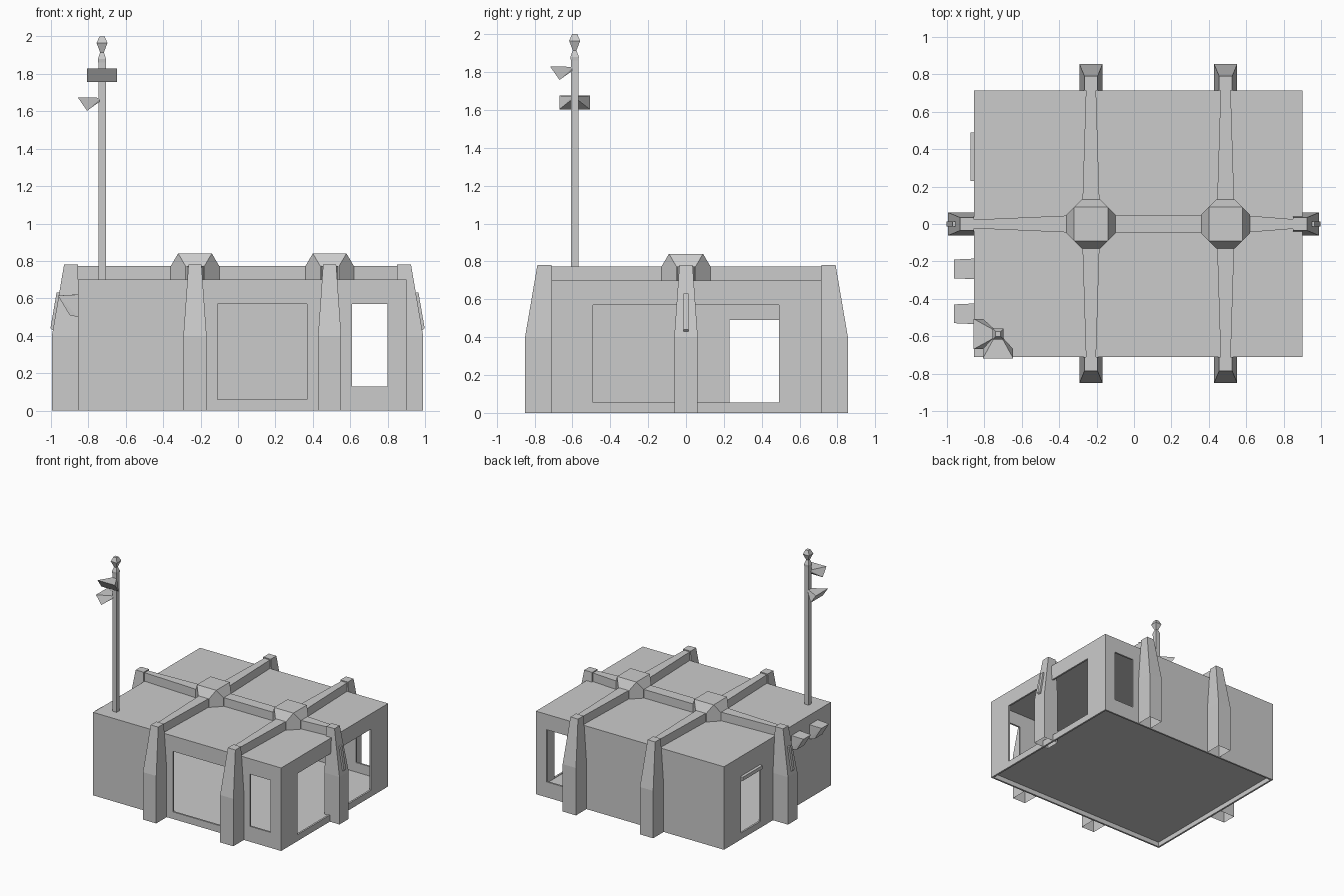
import bpy, bmesh
from math import radians
from mathutils import Matrix, Vector

old = bpy.data.objects.get("Cube")
if old:
    bpy.data.objects.remove(old, do_unlink=True)

grey = bpy.data.materials.new("plain grey")
grey.use_nodes = True
grey.diffuse_color = (0.6, 0.6, 0.6, 1)
grey.node_tree.nodes["Principled BSDF"].inputs["Base Color"].default_value = (0.6, 0.6, 0.6, 1)


def hull(name, points, matrix=Matrix()):
    """Flat-faced convex solid around a few points."""
    bm = bmesh.new()
    for p in points:
        bm.verts.new(matrix @ Vector(p))
    bmesh.ops.convex_hull(bm, input=bm.verts)
    bmesh.ops.dissolve_limit(bm, angle_limit=radians(1), verts=bm.verts, edges=bm.edges)
    bmesh.ops.recalc_face_normals(bm, faces=bm.faces)
    mesh = bpy.data.meshes.new(name)
    bm.to_mesh(mesh)
    bm.free()
    mesh.materials.append(grey)
    obj = bpy.data.objects.new(name, mesh)
    bpy.context.collection.objects.link(obj)
    return obj


def box(name, x0, x1, y0, y1, z0, z1):
    return hull(name, [(x, y, z) for x in (x0, x1) for y in (y0, y1) for z in (z0, z1)])


def turned(x, y, degrees, z=0):
    return Matrix.Translation((x, y, z)) @ Matrix.Rotation(radians(degrees), 4, "Z")


# Hollow building shell with its openings cut through thin walls
X0, X1, Y0, Y1, TOP, T = -0.855, 0.9, -0.71, 0.715, 0.7, 0.015
shell = box("building_shell", X0, X1, Y0, Y1, 0, TOP)
cutters = [
    box("room_cutter", X0 + T, X1 - T, Y0 + T, Y1 - T, 0.05, TOP - T),
    box("underside_cutter", X0 + T, X1 - T, Y0 + T, Y1 - T, -0.1, 0.04),
    box("front_opening_cutter", -0.11, 0.37, -0.8, -0.6, 0.06, 0.57),
    box("front_window_cutter", 0.61, 0.8, -0.8, -0.6, 0.13, 0.57),
    box("back_window_cutter", 0.61, 0.8, 0.6, 0.8, 0.13, 0.57),
    box("left_opening_cutter", 0.8, 1.0, -0.49, 0.49, 0.055, 0.57),
    box("right_door_cutter", -0.95, -0.8, 0.23, 0.49, 0.055, 0.535),
]
bpy.context.view_layer.objects.active = shell
for cutter in cutters:
    cutter.hide_render = True
    mod = shell.modifiers.new("cut", "BOOLEAN")
    mod.operation, mod.solver, mod.object = "DIFFERENCE", "EXACT", cutter
    bpy.ops.object.modifier_apply(modifier=mod.name)
    bpy.data.objects.remove(cutter, do_unlink=True)


def column(name, matrix):
    """Buttress rising along a wall; local +x points away from the wall."""
    profile = [(0, 0.14, 0.062, 0), (0, 0.14, 0.062, 0.4), (0, 0.075, 0.035, 0.78)]
    pts = [(x, s * w, z) for a, b, w, z in profile for x in (a, b) for s in (-1, 1)]
    obj = hull(name, pts, matrix)
    # Open foot
    bm = bmesh.new()
    bm.from_mesh(obj.data)
    foot = [f for f in bm.faces if f.normal.z < -0.9]
    bmesh.ops.delete(bm, geom=foot, context="FACES_ONLY")
    bm.to_mesh(obj.data)
    bm.free()


def beam(name, start, end, w0, w1):
    """Roof rib, width w0 at the start and w1 at the end."""
    a, b = Vector((*start, 0)), Vector((*end, 0))
    side = (b - a).normalized().cross(Vector((0, 0, 1)))
    pts = [p + side * s * w + Vector((0, 0, z))
           for p, w in ((a, w0), (b, w1)) for s in (-1, 1) for z in (TOP - 0.005, 0.772)]
    hull(name, pts)


# Roof hubs with front and back ribs and columns
for hx, label in ((-0.23, "right"), (0.49, "left")):
    pts = [(sx * a, sy * b, z) for sx in (-1, 1) for sy in (-1, 1)
           for a, b in ((0.13, 0.05), (0.05, 0.13)) for z in (TOP - 0.005, 0.772)]
    pts += [(sx * 0.09, sy * 0.09, 0.84) for sx in (-1, 1) for sy in (-1, 1)]
    hull(f"{label}_roof_hub", pts, turned(hx, 0, 0))
    for s, side in ((-1, "front"), (1, "back")):
        wall = Y0 if s < 0 else Y1
        beam(f"{label}_{side}_rib", (hx, s * 0.1), (hx, wall + s * 0.03), 0.046, 0.026)
        column(f"{label}_{side}_column", turned(hx, wall, 90 * s))

# Ribs and columns along the long axis
beam("middle_rib", (-0.13, 0), (0.39, 0), 0.046, 0.046)
beam("right_rib", (-0.33, 0), (X0 - 0.03, 0), 0.046, 0.022)
beam("left_rib", (0.59, 0), (X1, 0), 0.046, 0.022)
for matrix, side in ((turned(X0, 0, 180), "right"), (turned(0.85, 0, 0), "left")):
    column(f"{side}_column", matrix)
    fin = ((0.07, 0.44), (0.138, 0.43), (0.148, 0.44), (0.115, 0.63), (0.07, 0.63))
    hull(f"{side}_column_fin", [(x, y, z) for x, z in fin for y in (-0.014, 0.014)], matrix)

# Hooded lamps on the right wall
for i, y in enumerate((-0.24, -0.48)):
    hood = ((0, 0.5, 0.055), (0, 0.62, 0.055), (0.02, 0.62, 0.05), (0.108, 0.615, 0.05),
            (0.045, 0.51, 0.05))
    hull(f"wall_lamp_{i + 1}", [(x, s * w, z) for x, z, w in hood for s in (-1, 1)],
         turned(X0, y, 180))

# Door lintel
hull("door_lintel", [(x, y, z) for y in (0.23, 0.49)
                     for x, z in ((X0 + T, 0.535), (X0 - 0.018, 0.53),
                                  (X0 - 0.018, 0.5), (X0, 0.49), (X0 + T, 0.49))])

# Mast with its finial
MX, MY = -0.727, -0.588
box("mast", MX - 0.02, MX + 0.02, MY - 0.02, MY + 0.02, TOP - 0.005, 1.86)
levels = ((0.02, 1.86), (0.022, 1.88), (0.01, 1.915), (0.029, 1.965), (0.014, 2.0))
for i, ((r0, z0), (r1, z1)) in enumerate(zip(levels, levels[1:])):
    hull(f"finial_{i + 1}", [(MX + sx * r, MY + sy * r, z) for r, z in ((r0, z0), (r1, z1))
                             for sx in (-1, 1) for sy in (-1, 1)])

# Wedge lamps on the mast
for name, angle, z in (("front_mast_lamp", -90, 1.83), ("right_mast_lamp", 180, 1.675)):
    pts = [(x, s * 0.081, h) for s in (-1, 1) for x, h in ((0.13, 0), (0.08, -0.072))]
    pts += [(0.005, s * 0.012, h) for s in (-1, 1) for h in (-0.003, -0.018)]
    hull(name, pts, turned(MX, MY, angle, z))
